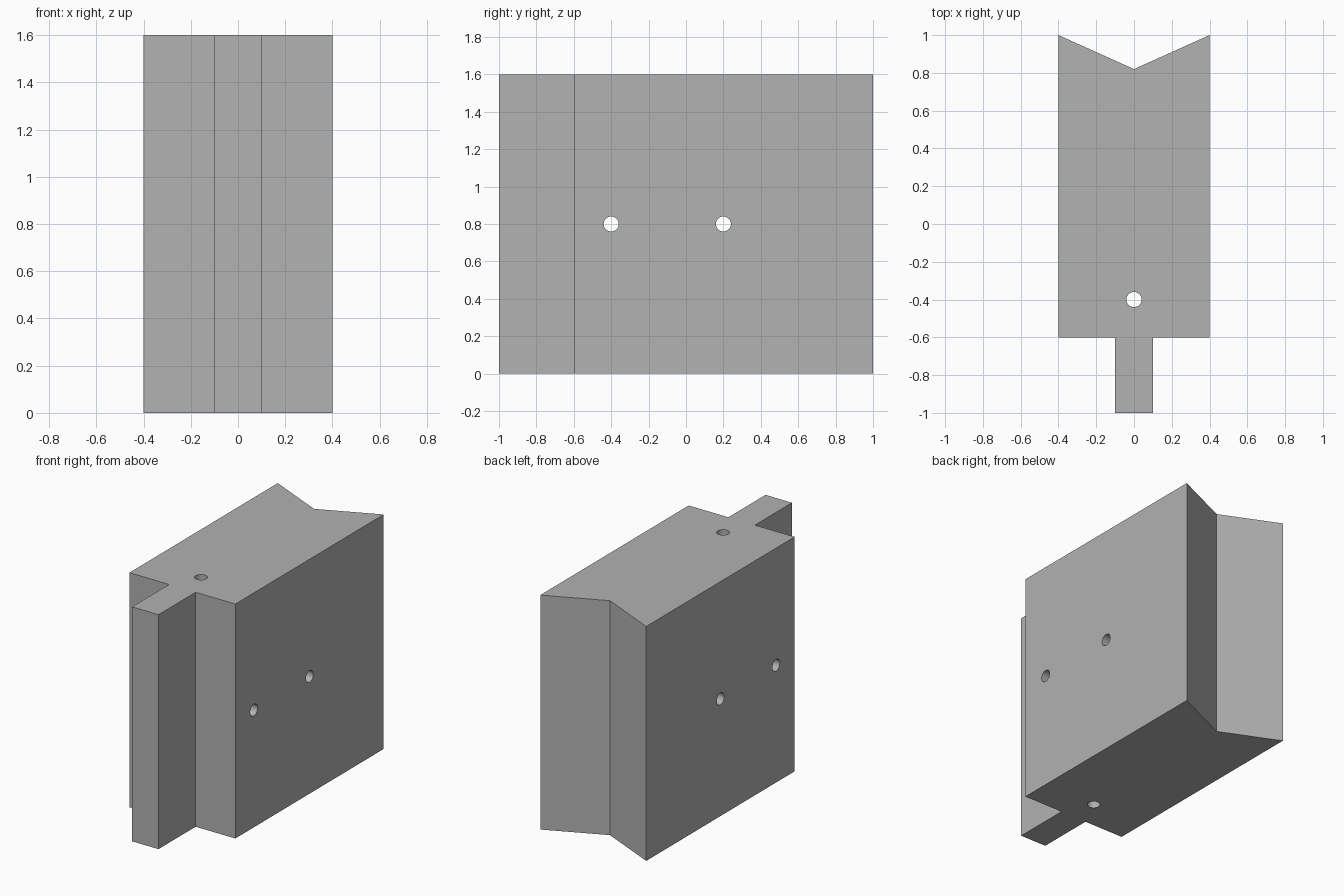
import bpy, bmesh, math

cube = bpy.data.objects.get("Cube")
if cube:
    bpy.data.objects.remove(cube, do_unlink=True)

HEIGHT = 1.6
HOLE_RADIUS = 0.04

grey = bpy.data.materials.new("plain_grey")
grey.use_nodes = True
colour = (0.445, 0.445, 0.445, 1)
grey.diffuse_color = colour
grey.node_tree.nodes["Principled BSDF"].inputs["Base Color"].default_value = colour

# Block: plan profile with a front tongue and a V-notched back, extruded upward
half = [(0.1, -1), (0.1, -0.6), (0.4, -0.6), (0.4, 1)]
outline = half + [(0, 0.82)] + [(-x, y) for x, y in reversed(half)]
bm = bmesh.new()
base = bm.faces.new([bm.verts.new((x, y, 0)) for x, y in outline])
top = bmesh.ops.extrude_face_region(bm, geom=[base])["geom"]
bmesh.ops.translate(bm, vec=(0, 0, HEIGHT),
                    verts=[v for v in top if isinstance(v, bmesh.types.BMVert)])
bmesh.ops.recalc_face_normals(bm, faces=bm.faces)
mesh = bpy.data.meshes.new("tongue_block")
bm.to_mesh(mesh)
bm.free()
block = bpy.data.objects.new("tongue_block", mesh)
bpy.context.collection.objects.link(block)
mesh.materials.append(grey)


# Through holes
def drill(name, location, rotation, length):
    bpy.ops.mesh.primitive_cylinder_add(vertices=32, radius=HOLE_RADIUS, depth=length,
                                        location=location, rotation=rotation)
    cutter = bpy.context.object
    cutter.name = name
    cutter.hide_render = True
    cutter.data.materials.append(grey)
    bpy.ops.object.select_all(action='DESELECT')
    block.select_set(True)
    bpy.context.view_layer.objects.active = block
    cut = block.modifiers.new(name, 'BOOLEAN')
    cut.operation = 'DIFFERENCE'
    cut.solver = 'EXACT'
    cut.object = cutter
    bpy.ops.object.modifier_apply(modifier=cut.name)
    bpy.data.objects.remove(cutter, do_unlink=True)


middle = HEIGHT / 2
for label, y in (("front", -0.4), ("rear", 0.2)):
    drill(label + "_cross_hole", (0, y, middle), (0, math.pi / 2, 0), 1.2)
drill("vertical_hole", (0, -0.4, middle), (0, 0, 0), 2)

# Round hole walls with crisp block edges
bpy.ops.object.shade_smooth_by_angle(angle=math.radians(20))
